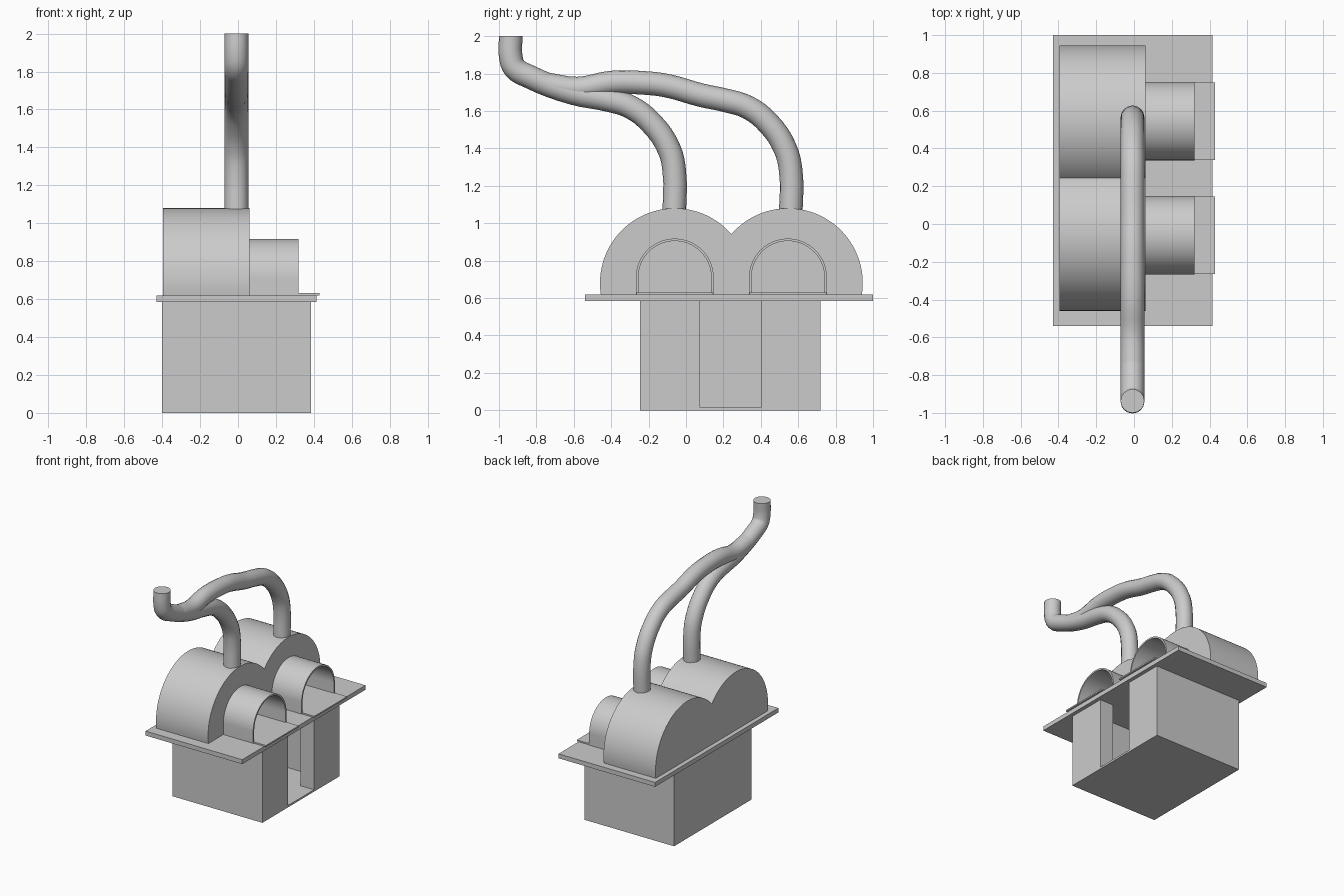
import bpy, bmesh, math

if "Cube" in bpy.data.objects:
    bpy.data.objects.remove(bpy.data.objects["Cube"])


def make_object(name, bm, smooth=False):
    bmesh.ops.recalc_face_normals(bm, faces=bm.faces)
    mesh = bpy.data.meshes.new(name)
    bm.to_mesh(mesh)
    bm.free()
    obj = bpy.data.objects.new(name, mesh)
    bpy.context.collection.objects.link(obj)
    if smooth:
        shade(obj)
    return obj


def shade(obj):
    bpy.ops.object.select_all(action='DESELECT')
    obj.select_set(True)
    bpy.context.view_layer.objects.active = obj
    bpy.ops.object.shade_smooth_by_angle(angle=math.radians(35))


def box(name, x, y, z):
    bm = bmesh.new()
    bmesh.ops.create_cube(bm, size=1)
    for v in bm.verts:
        for i, (lo, hi) in enumerate((x, y, z)):
            v.co[i] = lo if v.co[i] < 0 else hi
    return make_object(name, bm)


def extrude_x(name, profile, x0, x1, smooth=True):
    """Extrude a closed (y, z) profile along x."""
    bm = bmesh.new()
    face = bm.faces.new([bm.verts.new((x0, y, z)) for y, z in profile])
    new = bmesh.ops.extrude_face_region(bm, geom=[face], use_keep_orig=True)["geom"]
    for v in new:
        if isinstance(v, bmesh.types.BMVert):
            v.co.x = x1
    return make_object(name, bm, smooth)


def arc(cy, cz, r, start, end, n=40):
    return [(cy + r * math.cos(start + (end - start) * i / n),
             cz + r * math.sin(start + (end - start) * i / n)) for i in range(n + 1)]


def pipe(name, points, x=-0.008, radius=0.063):
    """Round tube following (y, z) points."""
    curve = bpy.data.curves.new(name, 'CURVE')
    curve.dimensions = '3D'
    curve.bevel_depth = radius
    curve.bevel_resolution = 6
    curve.use_fill_caps = True
    curve.resolution_u = 4
    spline = curve.splines.new('BEZIER')
    spline.bezier_points.add(len(points) - 1)
    for p, (y, z) in zip(spline.bezier_points, points):
        p.co = (x, y, z)
        p.handle_left_type = p.handle_right_type = 'AUTO'
    obj = bpy.data.objects.new(name, curve)
    bpy.context.collection.objects.link(obj)
    bpy.ops.object.select_all(action='DESELECT')
    obj.select_set(True)
    bpy.context.view_layer.objects.active = obj
    bpy.ops.object.convert(target='MESH')
    shade(bpy.context.view_layer.objects.active)


# Hollow base: a floor and a walled ring with a doorway gap on the +x side
X0, X1, Y0, Y1, T, TOP = -0.40, 0.385, -0.245, 0.72, 0.12, 0.585
D0, D1 = 0.075, 0.40
plan = [(X1, D0), (X1, Y0), (X0, Y0), (X0, Y1), (X1, Y1), (X1, D1),
        (X1 - T, D1), (X1 - T, Y1 - T), (X0 + T, Y1 - T),
        (X0 + T, Y0 + T), (X1 - T, Y0 + T), (X1 - T, D0)]
bm = bmesh.new()
walls = bm.faces.new([bm.verts.new((x, y, 0)) for x, y in plan])
new = bmesh.ops.extrude_face_region(bm, geom=[walls], use_keep_orig=True)["geom"]
for v in new:
    if isinstance(v, bmesh.types.BMVert):
        v.co.z = TOP
make_object("base_walls", bm)
box("base_floor", (X0, X1), (Y0, Y1), (0, 0.015))

# Worktop slab
SLAB = 0.62
box("worktop", (-0.43, 0.415), (-0.54, 1.0), (TOP, SLAB))

# Two vaulted chambers, each with an arched mouth and a hearth plate
dip = math.asin(0.06 / 0.40)
for i, cy in enumerate((-0.06, 0.545), 1):
    extrude_x(f"vault_{i}", arc(cy, 0.68, 0.40, -dip, math.pi + dip, 56), -0.395, 0.06)
    outer = [(cy + 0.208, SLAB)] + arc(cy, 0.71, 0.208, 0, math.pi) + [(cy - 0.208, SLAB)]
    inner = [(cy - 0.195, SLAB)] + arc(cy, 0.71, 0.195, math.pi, 0) + [(cy + 0.195, SLAB)]
    extrude_x(f"mouth_arch_{i}", outer + inner, 0.06, 0.32)
    box(f"hearth_plate_{i}", (0.06, 0.43), (cy - 0.205, cy + 0.205), (SLAB, 0.631))

# Flue pipes: the rear one joins the front one
pipe("main_flue", [(-0.063, 1.04), (-0.063, 1.28), (-0.09, 1.395), (-0.185, 1.535),
                   (-0.30, 1.623), (-0.42, 1.66), (-0.60, 1.695), (-0.84, 1.785),
                   (-0.915, 1.83), (-0.937, 1.89), (-0.937, 2.0)])
pipe("branch_flue", [(0.56, 1.04), (0.56, 1.28), (0.53, 1.40), (0.44, 1.535),
                     (0.33, 1.62), (0.22, 1.655), (0.08, 1.685), (-0.10, 1.735),
                     (-0.22, 1.75), (-0.40, 1.752), (-0.58, 1.72), (-0.74, 1.742)])
